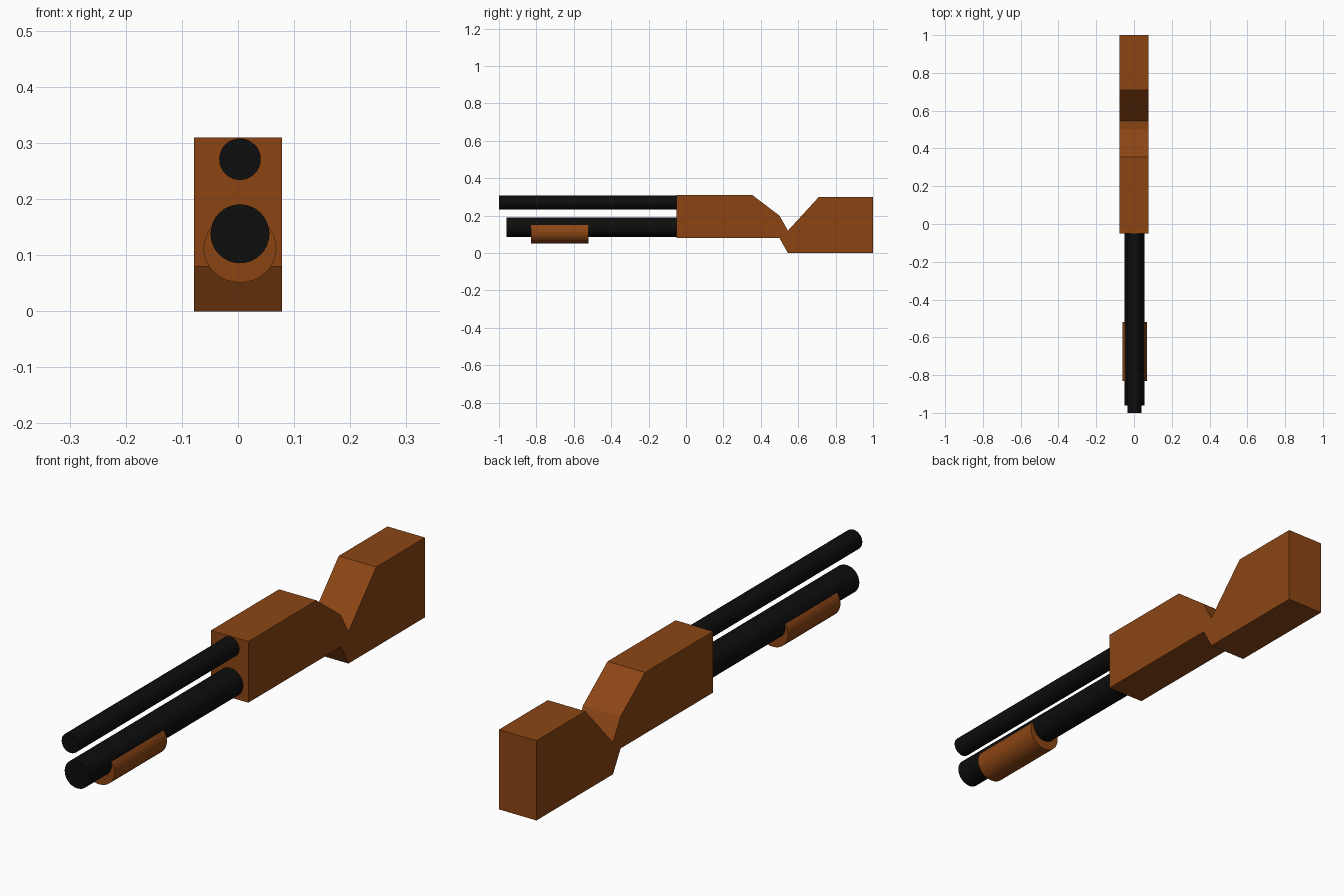
import bpy, bmesh, math

if "Cube" in bpy.data.objects:
    bpy.data.objects.remove(bpy.data.objects["Cube"])


def material(name, color):
    m = bpy.data.materials.new(name)
    m.diffuse_color = (*color, 1)
    m.use_nodes = True
    m.node_tree.nodes["Principled BSDF"].inputs["Base Color"].default_value = m.diffuse_color
    return m


wood = material("wood", (0.26, 0.06, 0.007))
metal = material("metal", (0.004, 0.004, 0.004))


def extrude_profile(name, profile, half_width, mat):
    """Extrude a (y, z) outline symmetrically along x."""
    bm = bmesh.new()
    face = bm.faces.new([bm.verts.new((-half_width, y, z)) for y, z in profile])
    new = bmesh.ops.extrude_face_region(bm, geom=[face])["geom"]
    moved = [v for v in new if isinstance(v, bmesh.types.BMVert)]
    bmesh.ops.translate(bm, verts=moved, vec=(2 * half_width, 0, 0))
    bmesh.ops.recalc_face_normals(bm, faces=bm.faces)
    mesh = bpy.data.meshes.new(name)
    bm.to_mesh(mesh)
    bm.free()
    mesh.materials.append(mat)
    obj = bpy.data.objects.new(name, mesh)
    bpy.context.collection.objects.link(obj)


def tube(name, y0, y1, z, rx, rz, mat, x=0.0035):
    """Flat-faced round bar along y."""
    bpy.ops.mesh.primitive_cylinder_add(
        vertices=32, radius=1, depth=y1 - y0,
        location=(x, (y0 + y1) / 2, z), rotation=(math.pi / 2, 0, 0))
    obj = bpy.context.object
    obj.name = name
    obj.scale = (rx, rz, 1)
    obj.data.materials.append(mat)


# Receiver, grip and shoulder stock in one outline
extrude_profile("stock", [
    (-0.05, 0.08), (0.5, 0.08), (0.545, 0.0), (1.0, 0.0), (1.0, 0.3),
    (0.71, 0.3), (0.545, 0.12), (0.5, 0.2), (0.355, 0.31), (-0.05, 0.31),
], 0.078, wood)

# Upper barrel, lower tube and sliding fore-end
tube("barrel", -1.0, -0.04, 0.271, 0.037, 0.037, metal)
tube("magazine_tube", -0.96, -0.04, 0.138, 0.0525, 0.0525, metal)
tube("fore_end", -0.83, -0.52, 0.112, 0.065, 0.061, wood)
